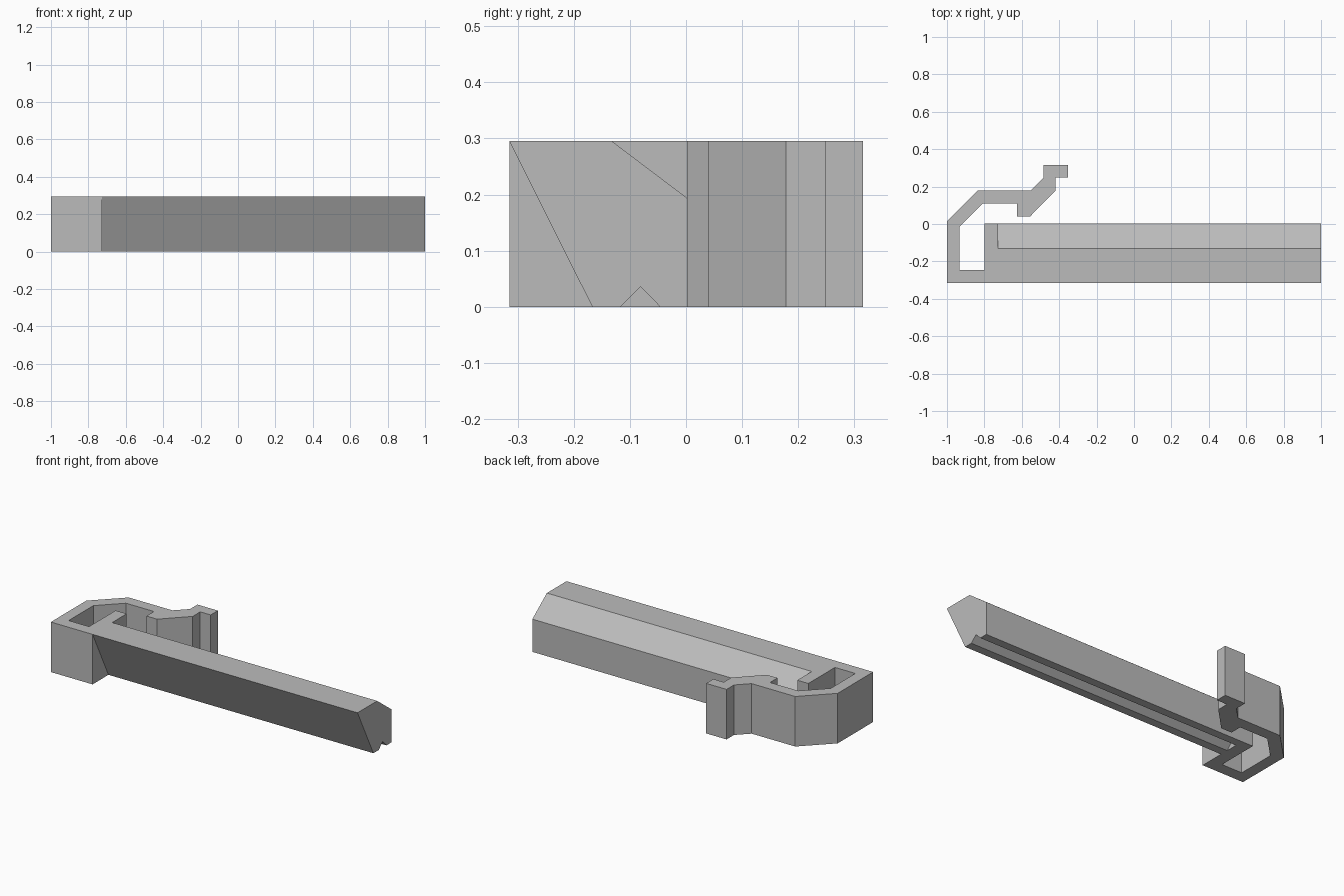
import bpy
import bmesh
from mathutils import Vector

cube = bpy.data.objects.get("Cube")
if cube:
    bpy.data.objects.remove(cube, do_unlink=True)

grey = bpy.data.materials.new("light grey plastic")
grey.use_nodes = True
colour = (0.5, 0.5, 0.5, 1)
grey.diffuse_color = colour
grey.node_tree.nodes["Principled BSDF"].inputs["Base Color"].default_value = colour

HEIGHT, FRONT, BACK = 0.295, -0.315, 0.003
BLOCK_X = -0.728


def extrude(name, points, direction):
    """Extrude a closed flat profile into a solid."""
    bm = bmesh.new()
    face = bm.faces.new([bm.verts.new(p) for p in points])
    new = bmesh.ops.extrude_face_region(bm, geom=[face])["geom"]
    verts = [v for v in new if isinstance(v, bmesh.types.BMVert)]
    bmesh.ops.translate(bm, vec=Vector(direction), verts=verts)
    bmesh.ops.recalc_face_normals(bm, faces=bm.faces)
    mesh = bpy.data.meshes.new(name)
    bm.to_mesh(mesh)
    bm.free()
    mesh.materials.append(grey)
    obj = bpy.data.objects.new(name, mesh)
    bpy.context.collection.objects.link(obj)
    return obj


# Bent spring clip with its end block, outlined from above
clip = [(-1, FRONT), (BLOCK_X, FRONT), (BLOCK_X, BACK), (-0.8, BACK),
        (-0.8, -0.245), (-0.933, -0.245), (-0.933, -0.015), (-0.808, 0.11),
        (-0.625, 0.11), (-0.625, 0.04), (-0.556, 0.04), (-0.42, 0.178),
        (-0.42, 0.248), (-0.352, 0.248), (-0.352, 0.315), (-0.485, 0.315),
        (-0.485, 0.246), (-0.553, 0.178), (-0.837, 0.178), (-1, 0.015)]
extrude("spring_clip", [(x, y, 0) for x, y in clip], (0, 0, HEIGHT))

# Long bar with sloped front, chamfered back edge and a groove underneath
bar = [(FRONT, HEIGHT), (-0.132, HEIGHT), (BACK, 0.193), (BACK, 0),
       (-0.046, 0), (-0.081, 0.036), (-0.117, 0), (-0.167, 0)]
extrude("grooved_bar", [(BLOCK_X, y, z) for y, z in bar], (1 - BLOCK_X, 0, 0))
